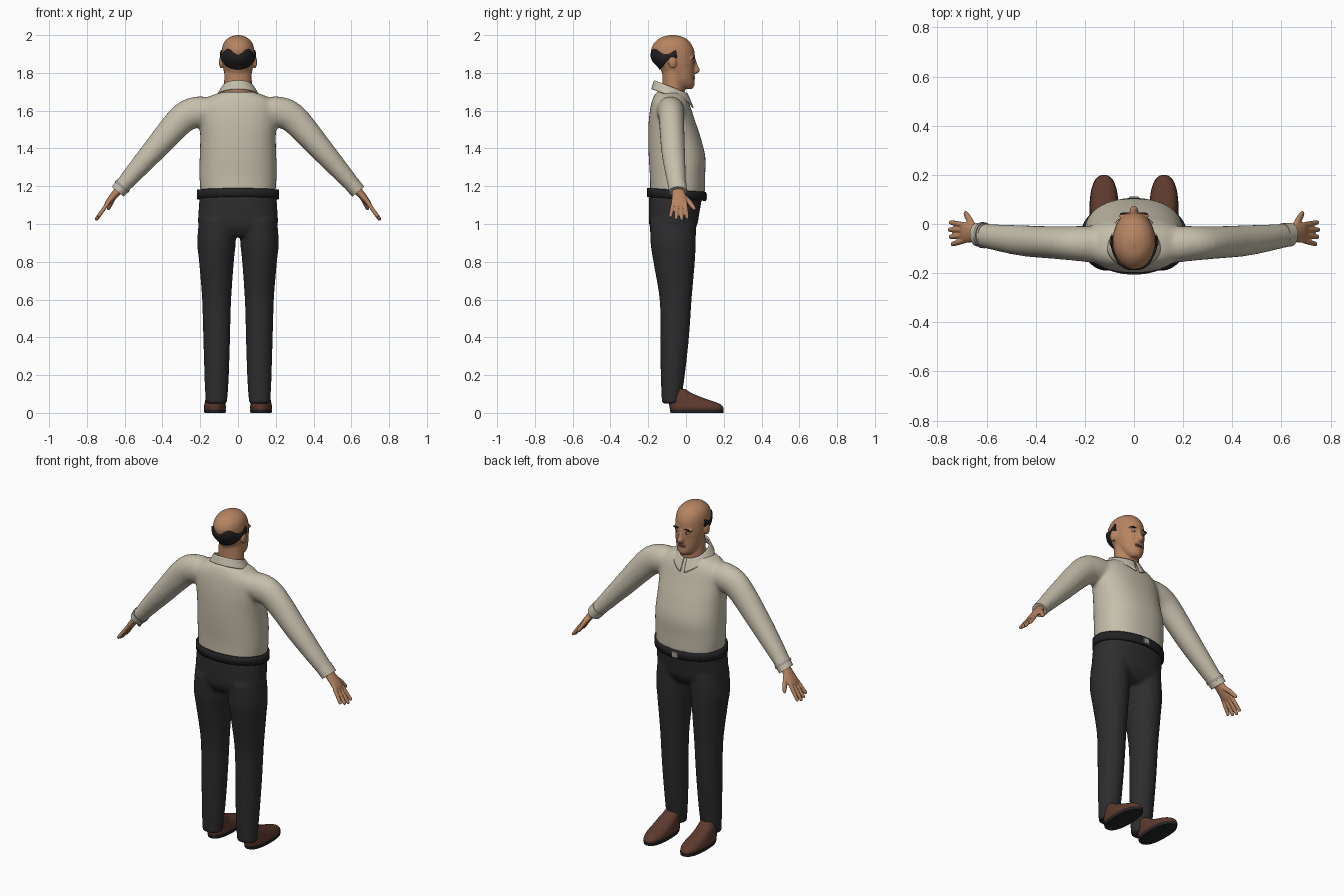
import bpy, bmesh, math
from mathutils import Vector, Matrix

if "Cube" in bpy.data.objects:
    bpy.data.objects.remove(bpy.data.objects["Cube"])


def material(name, r, g, b):
    m = bpy.data.materials.new(name)
    m.use_nodes = True
    m.diffuse_color = (r, g, b, 1)
    m.node_tree.nodes["Principled BSDF"].inputs["Base Color"].default_value = (r, g, b, 1)
    return m


SKIN = material("skin tan", .47, .23, .12)
SHIRT = material("shirt cream", .56, .52, .41)
CLOTH = material("trouser charcoal", .026, .026, .028)
BELT = material("belt black", .016, .016, .018)
SHOE = material("shoe brown", .11, .042, .027)
SOLE = material("sole black", .02, .018, .018)
HAIR = material("hair black", .017, .016, .016)
METAL = material("metal grey", .35, .34, .32)
WHITE = material("eye white", .65, .62, .56)
LIP = material("lip brown", .27, .1, .06)


def spline(rows, n=6):
    """Smooth curve through rows of numbers."""
    pts = [rows[0]] + list(rows) + [rows[-1]]
    out = []
    for a, b, c, d in zip(pts, pts[1:], pts[2:], pts[3:]):
        for k in range(n):
            t = k / n
            out.append([q + .5 * t * (r - p + t * (2*p - 5*q + 4*r - s + t * (3*(q - r) + s - p)))
                        for p, q, r, s in zip(a, b, c, d)])
    return out + [list(rows[-1])]


def loft(bm, rows, side=1, power=2, sides=32, n=6):
    """Closed skin over rows of (x, y, z, width radius, depth radius)."""
    rows = spline(rows, n)
    rings = []
    for i, (x, y, z, a, b) in enumerate(rows):
        p, q = rows[max(i - 1, 0)], rows[min(i + 1, len(rows) - 1)]
        u = Vector((0, 1, 0)).cross(Vector(q[:3]) - Vector(p[:3])).normalized()
        ring = []
        for k in range(sides):
            t = math.tau * k / sides
            c, s = math.cos(t), math.sin(t)
            c = math.copysign(abs(c) ** (2 / power), c)
            s = math.copysign(abs(s) ** (2 / power), s)
            co = Vector((x, y + b * s, z)) + u * a * c
            co.x *= side
            ring.append(bm.verts.new(co))
        rings.append(ring)
    for r, s in zip(rings, rings[1:]):
        for k in range(sides):
            j = (k + 1) % sides
            bm.faces.new((r[k], r[j], s[j], s[k]))
    bm.faces.new(rings[0][::-1])
    bm.faces.new(rings[-1])


def blob(bm, centre, radii, turn=0):
    m = Matrix.Translation(centre) @ Matrix.Rotation(turn, 4, "Y") @ Matrix.Diagonal((*radii, 1))
    bmesh.ops.create_uvsphere(bm, u_segments=20, v_segments=12, radius=1, matrix=m)


def finish(name, bm, mat, voxel=0, smooth=0, thick=0):
    bmesh.ops.recalc_face_normals(bm, faces=bm.faces)
    me = bpy.data.meshes.new(name)
    bm.to_mesh(me)
    bm.free()
    me.materials.append(mat)
    me.shade_smooth()
    me.set_sharp_from_angle(angle=math.radians(50))
    ob = bpy.data.objects.new(name, me)
    bpy.context.scene.collection.objects.link(ob)
    if voxel:
        mod = ob.modifiers.new("merge", "REMESH")
        mod.mode, mod.voxel_size, mod.use_smooth_shade = "VOXEL", voxel, True
    if smooth:
        mod = ob.modifiers.new("soften", "SMOOTH")
        mod.factor, mod.iterations = .5, smooth
    if thick:
        mod = ob.modifiers.new("thickness", "SOLIDIFY")
        mod.thickness, mod.offset = thick, 0
    return ob


def sheet(name, fn, lo, hi, mat, thick, nu=64, nv=6):
    """Thin curved sheet from a function of angle and height fraction."""
    bm = bmesh.new()
    grid = [[bm.verts.new(fn(lo + (hi - lo) * i / nu, j / nv)) for j in range(nv + 1)]
            for i in range(nu + 1)]
    for r, s in zip(grid, grid[1:]):
        for j in range(nv):
            bm.faces.new((r[j], s[j], s[j + 1], r[j + 1]))
    bmesh.ops.remove_doubles(bm, verts=bm.verts, dist=.0002)
    return finish(name, bm, mat, thick=thick)


# Head: skull, jaw, neck, nose, brows and ears merged
SKULL = [(0, -.04, 1.78, .068, .08), (0, -.047, 1.83, .08, .094), (0, -.062, 1.87, .086, .11),
         (0, -.071, 1.92, .086, .114), (0, -.072, 1.96, .075, .095),
         (0, -.071, 1.987, .048, .062), (0, -.07, 2.0, .012, .015)]
bm = bmesh.new()
loft(bm, SKULL)
loft(bm, [(0, -.07, 1.64, .076, .065), (0, -.066, 1.72, .074, .06), (0, -.06, 1.82, .072, .065)])
loft(bm, [(0, .002, 1.715, .025, .03), (0, -.01, 1.735, .048, .055),
          (0, -.02, 1.77, .066, .064), (0, -.03, 1.82, .075, .075)])
loft(bm, [(0, .043, 1.795, .014, .012), (0, .052, 1.812, .018, .022),
          (0, .045, 1.84, .012, .017), (0, .038, 1.88, .01, .011)])
for s in (1, -1):
    blob(bm, (s * .034, .032, 1.878), (.028, .013, .008), s * .15)
    blob(bm, (s * .089, -.072, 1.857), (.012, .022, .033))
finish("head", bm, SKIN, .005, 3)

# Facial details
eyes, pupils, brows, lips = (bmesh.new() for _ in range(4))
for s in (1, -1):
    blob(eyes, (s * .033, .035, 1.857), (.013, .009, .006))
    blob(pupils, (s * .033, .041, 1.857), (.005, .004, .005))
    blob(brows, (s * .036, .041, 1.879), (.022, .006, .005), s * .1)
for z in (1.771, 1.779):
    blob(lips, (0, .039, z), (.025, .009, .005))
finish("eyes", eyes, WHITE)
finish("pupils", pupils, HAIR)
finish("eyebrows", brows, HAIR)
finish("lips", lips, LIP)

# Ring of hair around the back of the head
DENSE = spline(SKULL, 30)


def hair_point(a, v):
    top = 1.91 - .015 * math.cos(5 * a)
    low = 1.82 + .06 * min(1, a * a / 2)
    z = low + (top - low) * v
    _, cy, _, rx, ry = min(DENSE, key=lambda r: abs(r[2] - z))
    puff = 1.02 + .04 * math.sin(math.pi * v)
    return (rx * puff * math.sin(a), cy - ry * puff * math.cos(a), z)


sheet("hair", hair_point, -1.72, 1.72, HAIR, .008, 64, 10)

# Shirt: torso and sleeves merged
bm = bmesh.new()
loft(bm, [(0, -.045, 1.16, .198, .145), (0, -.045, 1.25, .204, .146), (0, -.047, 1.35, .203, .15),
          (0, -.06, 1.45, .2, .14), (0, -.075, 1.55, .203, .122), (0, -.083, 1.63, .2, .103),
          (0, -.086, 1.675, .15, .085), (0, -.09, 1.7, .085, .065)], power=2.3, sides=48)
for s in (1, -1):
    loft(bm, [(.14, -.085, 1.6, .07, .075), (.22, -.08, 1.592, .082, .072), (.3, -.077, 1.552, .078, .067),
              (.45, -.068, 1.385, .062, .063), (.56, -.055, 1.26, .049, .054),
              (.63, -.045, 1.18, .039, .046)], s)
finish("shirt", bm, SHIRT, .011, 6)


def collar_point(a, v):
    c = math.cos(a)
    f = max(c, 0)
    z = 1.725 - .035 * c - v * (.047 + .03 * f ** 8)
    rx, ry = .08 + .03 * v, .086 + v * (.014 + .018 * f)
    return (rx * math.sin(a), -.08 + ry * c, z)


sheet("collar", collar_point, .12, math.tau - .12, SHIRT, .008)

bm = bmesh.new()
for s in (1, -1):
    loft(bm, [(.603, -.047, 1.211, .043, .05), (.637, -.043, 1.171, .041, .048)], s)
finish("cuffs", bm, SHIRT)
bm = bmesh.new()
loft(bm, [(.609, -.046, 1.204, .046, .053), (.618, -.045, 1.193, .046, .053)], -1)
finish("wrist_band", bm, METAL)

# Hands: palm, four fingers and thumb merged
for s, name in ((1, "left_hand"), (-1, "right_hand")):
    bm = bmesh.new()
    loft(bm, [(.615, -.043, 1.197, .024, .03), (.655, -.038, 1.153, .02, .036),
              (.688, -.035, 1.113, .015, .042), (.702, -.035, 1.093, .008, .036)], s)
    for i, reach in enumerate((.84, .97, 1.03, .95)):
        y, out = -.067 + .021 * i, -.016 + .009 * i
        dx, dz = .064 * reach, -.09 * reach
        loft(bm, [(.688, y, 1.112, .011, .011), (.688 + dx * .6, y + out * .6, 1.112 + dz * .6, .0105, .0105),
                  (.688 + dx * .93, y + out * .9, 1.112 + dz * .93, .009, .009),
                  (.688 + dx, y + out, 1.112 + dz, .004, .004)], s, sides=16)
    loft(bm, [(.65, -.025, 1.155, .015, .022), (.667, .012, 1.122, .012, .018),
              (.683, .038, 1.087, .01, .014), (.688, .045, 1.073, .004, .006)], s, sides=16)
    finish(name, bm, SKIN, .004, 1)

# Trousers: hips and legs merged
bm = bmesh.new()
loft(bm, [(0, -.055, 1.15, .203, .142), (0, -.063, 1.06, .209, .134), (0, -.068, .99, .207, .125),
          (0, -.07, .935, .15, .09)], power=2.3, sides=48)
for s in (1, -1):
    loft(bm, [(.108, -.069, 1.02, .098, .122), (.114, -.068, .9, .102, .12), (.114, -.063, .8, .092, .11),
              (.113, -.055, .6, .077, .085), (.113, -.06, .4, .071, .076), (.113, -.07, .2, .065, .064),
              (.115, -.078, .05, .057, .05)], s)
finish("trousers", bm, CLOTH, .011, 4)


# Belt, tilted lower at the front, with a buckle
def belt_point(a, v):
    c = math.cos(a)
    return (.211 * math.sin(a), -.05 + .149 * c, 1.133 + .047 * v - c * .01)


sheet("belt", belt_point, 0, math.tau, BELT, .014, 64, 2)
bm = bmesh.new()
bmesh.ops.create_cube(bm, size=1, matrix=Matrix.Translation((0, .104, 1.146)) @ Matrix.Diagonal((.042, .014, .036, 1)))
bmesh.ops.bevel(bm, geom=bm.edges[:], offset=.003, segments=2, affect="EDGES")
finish("buckle", bm, METAL)

# Shoes with soles
uppers, soles = bmesh.new(), bmesh.new()
for s in (1, -1):
    loft(uppers, [(.122, .057, .012, .054, .141), (.122, .055, .03, .058, .142), (.122, .042, .05, .055, .132),
                  (.121, .005, .075, .05, .097), (.118, -.025, .1, .045, .063),
                  (.116, -.042, .125, .038, .04)], s, 2.4)
    loft(soles, [(.122, .058, 0, .056, .14), (.122, .057, .018, .059, .143)], s, 2.4)
finish("shoes", uppers, SHOE)
finish("shoe_soles", soles, SOLE)
